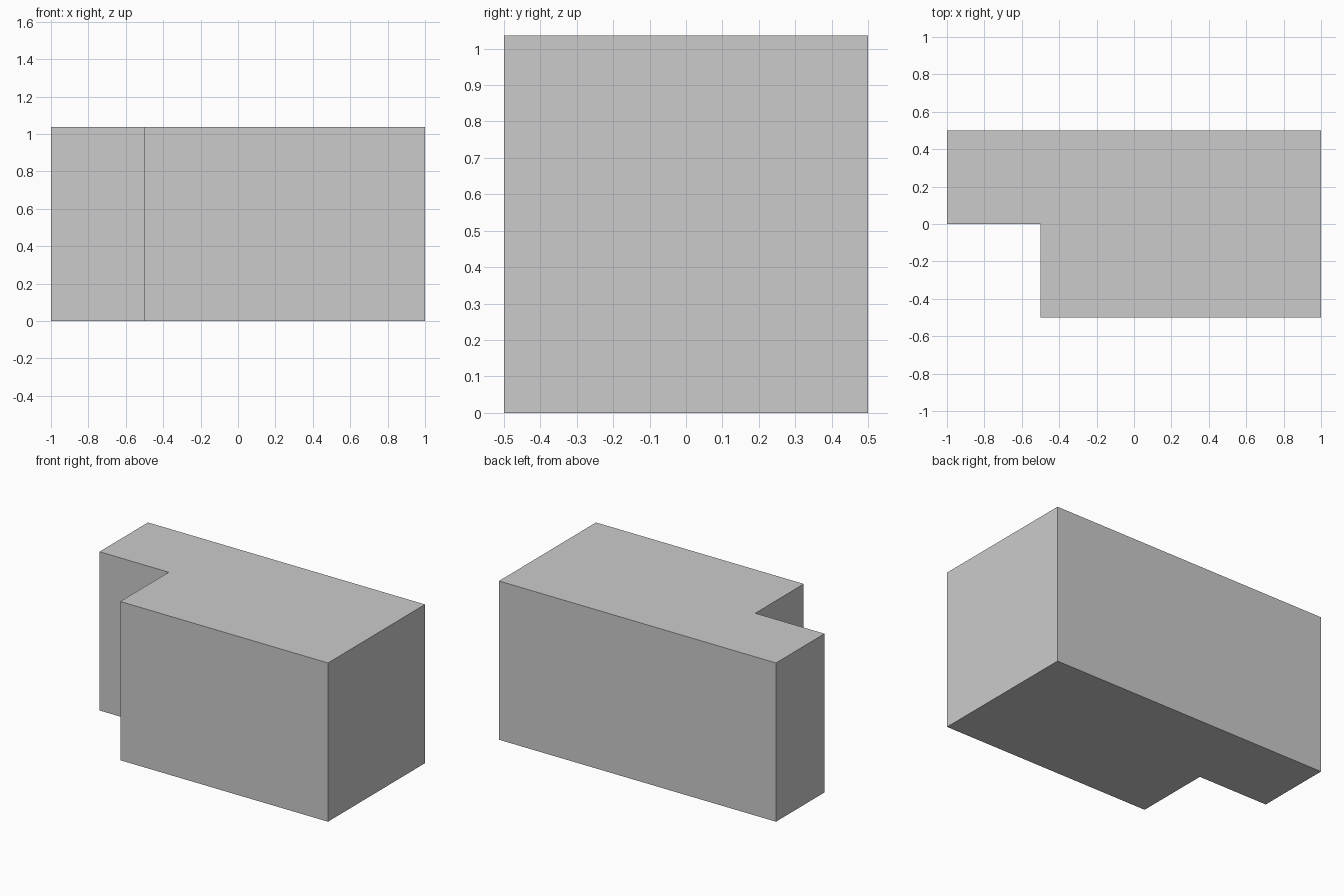
import bpy
import bmesh

if "Cube" in bpy.data.objects:
    bpy.data.objects.remove(bpy.data.objects["Cube"])

HEIGHT = 1.036

# L-shaped footprint: a full block with its front left corner notched out
footprint = [(-1, 0), (-0.5, 0), (-0.5, -0.5), (1, -0.5), (1, 0.5), (-1, 0.5)]

bm = bmesh.new()
base = bm.faces.new([bm.verts.new((x, y, 0)) for x, y in footprint])

# Raise the footprint into a closed solid
raised = bmesh.ops.extrude_face_region(bm, geom=[base], use_keep_orig=True)
top_verts = [v for v in raised["geom"] if isinstance(v, bmesh.types.BMVert)]
bmesh.ops.translate(bm, verts=top_verts, vec=(0, 0, HEIGHT))
bmesh.ops.recalc_face_normals(bm, faces=bm.faces[:])

mesh = bpy.data.meshes.new("notched_block")
bm.to_mesh(mesh)
bm.free()
bpy.context.collection.objects.link(bpy.data.objects.new("notched_block", mesh))
